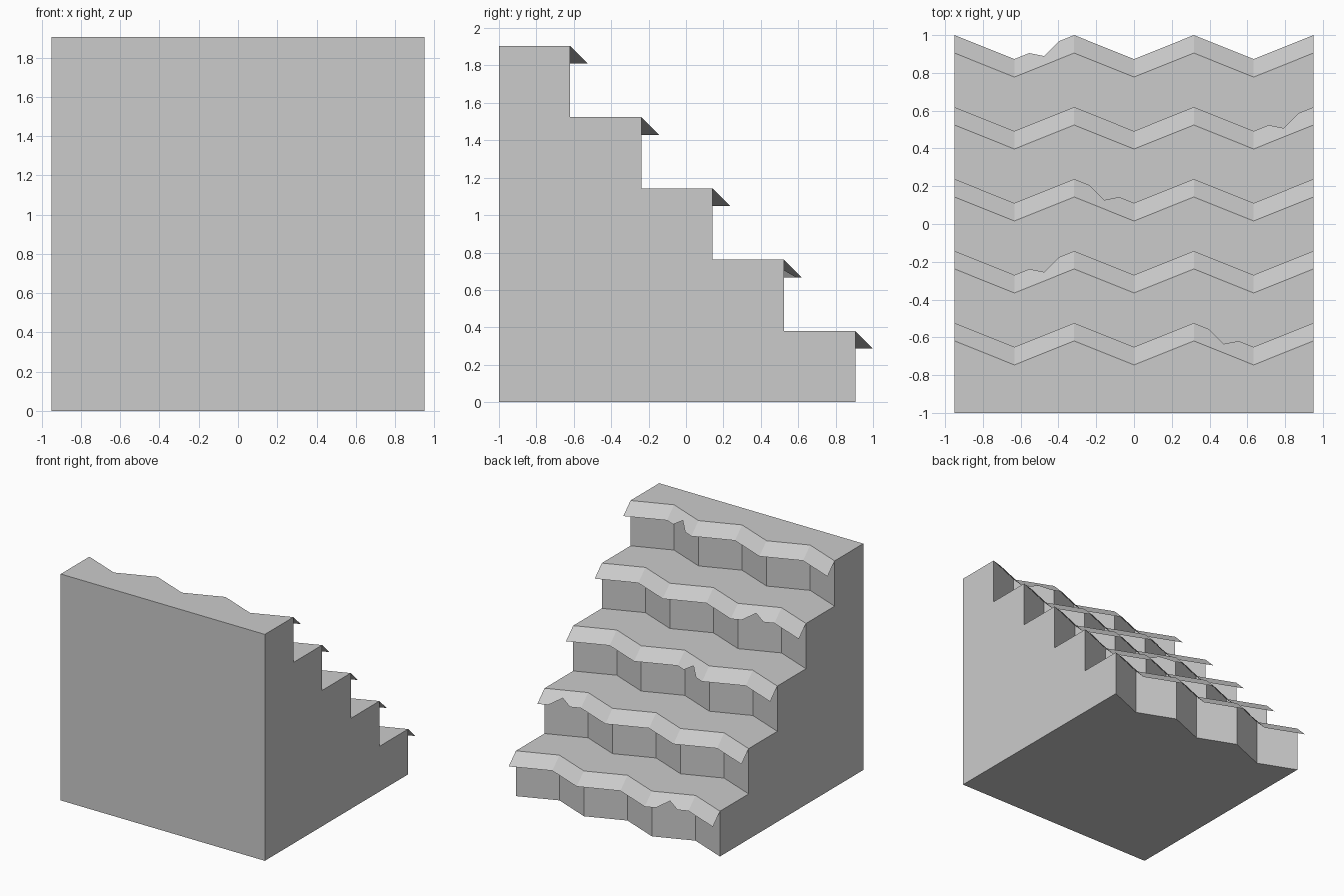
import bpy, bmesh

if "Cube" in bpy.data.objects:
    bpy.data.objects.remove(bpy.data.objects["Cube"])

STEPS = 5
RISE = 0.381            # step height and depth
HALF = 0.95             # half width
ZIG = 0.127             # zigzag depth of the risers
LIP = 0.095             # overhang and drop of each lip
PEAK = 0.905            # y of the lowest riser's peaks
SEG = 2 * HALF / 6
CHIPPED = [1, 5, 2, 1, 4]   # zigzag segment with a chip, per step from the bottom


def zig(t):
    """Riser setback at zigzag position t (0..6)."""
    f = t % 2
    return -ZIG * (f if f <= 1 else 2 - f)


def make_object(name, bm, recalc=False):
    if recalc:
        bmesh.ops.recalc_face_normals(bm, faces=bm.faces)
    mesh = bpy.data.meshes.new(name)
    bm.to_mesh(mesh)
    bm.free()
    obj = bpy.data.objects.new(name, mesh)
    bpy.context.collection.objects.link(obj)


# Solid stair body: one stepped profile at each zigzag corner, joined in strips
bm = bmesh.new()
rings = []
for k in range(7):
    x = -HALF + k * SEG
    pts = [(-1, 0)]
    for i in range(STEPS):
        y = PEAK - i * RISE + zig(k)
        pts += [(y, i * RISE), (y, (i + 1) * RISE)]
    pts.append((-1, STEPS * RISE))
    rings.append([bm.verts.new((x, y, z)) for y, z in pts])
for a, b in zip(rings, rings[1:]):
    n = len(a)
    for j in range(n):
        bm.faces.new((a[j], a[(j + 1) % n], b[(j + 1) % n], b[j]))
bm.faces.new(rings[0])
bm.faces.new(rings[-1])
make_object("stair_body", bm, recalc=True)

# Thin sloping lip on each step, with one chip in its lower edge
for i, chip in enumerate(CHIPPED):
    bm = bmesh.new()
    y0, z0 = PEAK - i * RISE, (i + 1) * RISE
    ts = sorted(list(range(7)) + [chip + q for q in (0.25, 0.5, 0.75)])
    top, low = [], []
    for t in ts:
        x, y = -HALF + t * SEG, y0 + zig(t)
        d = LIP * (0.5 if t == chip + 0.5 else 1)
        top.append(bm.verts.new((x, y, z0)))
        low.append(bm.verts.new((x, y + d, z0 - d)))
    for j in range(len(ts) - 1):
        bm.faces.new((top[j], top[j + 1], low[j + 1], low[j]))
    bm.normal_update()
    if bm.faces[:][0].normal.z < 0:
        bmesh.ops.reverse_faces(bm, faces=bm.faces[:])
    make_object(f"step_lip_{i + 1}", bm)
